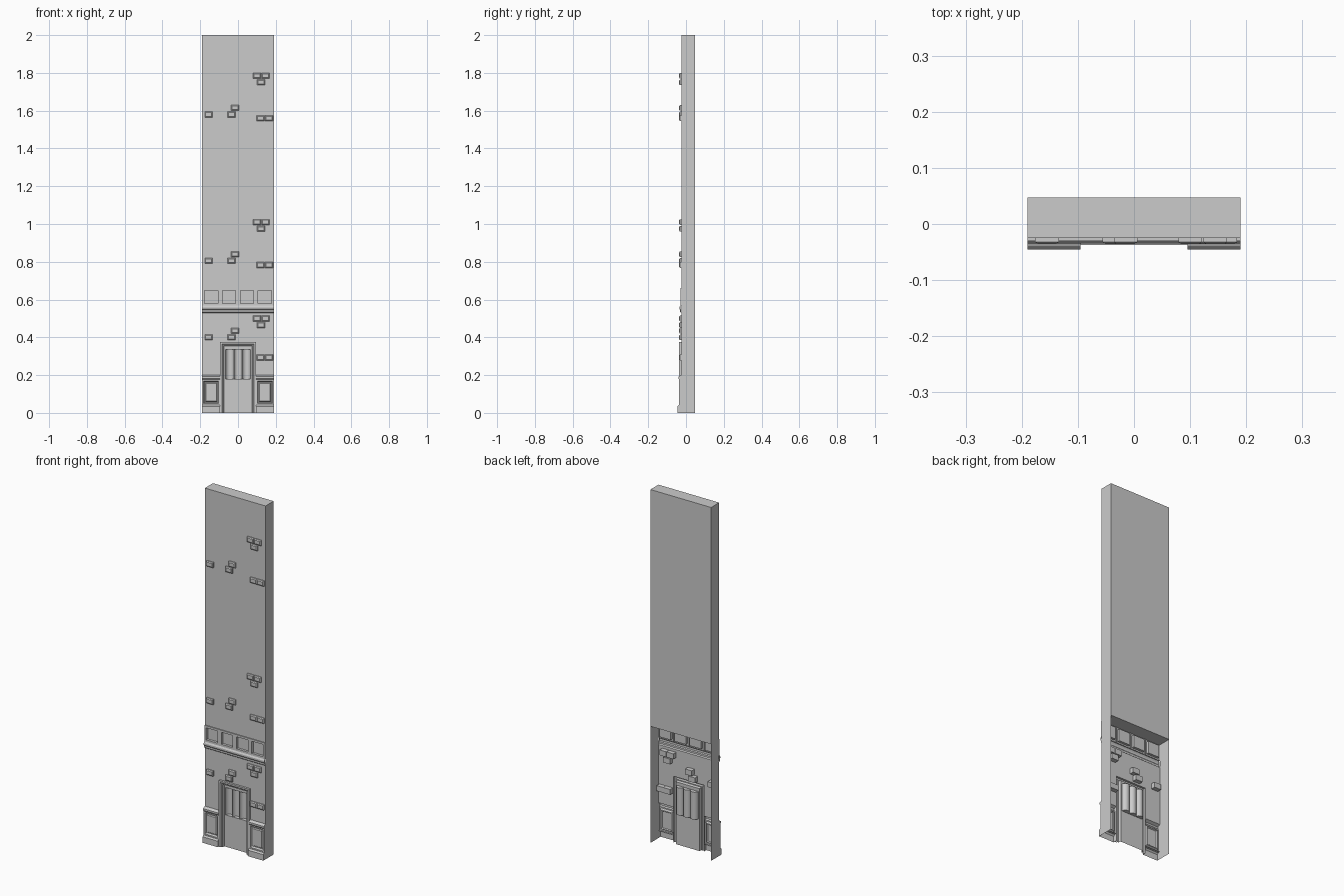
import bpy, bmesh, math

if "Cube" in bpy.data.objects:
    bpy.data.objects.remove(bpy.data.objects["Cube"], do_unlink=True)

stone = bpy.data.materials.new("grey_stone")
stone.use_nodes = True
stone.diffuse_color = (0.6, 0.6, 0.6, 1)
bsdf = next(n for n in stone.node_tree.nodes if n.type == "BSDF_PRINCIPLED")
bsdf.inputs["Base Color"].default_value = (0.6, 0.6, 0.6, 1)

W, BACK, WALL = 0.19, 0.047, -0.025      # half width, rear plane, wall face
DOOR, DOOR_TOP = 0.095, 0.375            # door surround half width and top
HOLLOW = 0.66                            # top of the open-backed lower part


def finish(name, bm):
    mesh = bpy.data.meshes.new(name)
    bm.to_mesh(mesh)
    bm.free()
    mesh.materials.append(stone)
    obj = bpy.data.objects.new(name, mesh)
    bpy.context.collection.objects.link(obj)
    return obj


def box(name, x0, x1, y0, y1, z0, z1):
    bm = bmesh.new()
    bmesh.ops.create_cube(bm, size=1)
    for v in bm.verts:
        v.co.x = x1 if v.co.x > 0 else x0
        v.co.y = y1 if v.co.y > 0 else y0
        v.co.z = z1 if v.co.z > 0 else z0
    return finish(name, bm)


def strip(name, x0, x1, profile, caps=True):
    """Sweep a (y, z) profile, listed upward, along x."""
    bm = bmesh.new()
    a = [bm.verts.new((x0, y, z)) for y, z in profile]
    b = [bm.verts.new((x1, y, z)) for y, z in profile]
    for i in range(len(profile) - 1):
        bm.faces.new((a[i], b[i], b[i + 1], a[i + 1]))
    if caps and len(profile) > 2:
        bm.faces.new(a)
        bm.faces.new(b[::-1])
    return finish(name, bm)


def relief(name, x0, x1, z0, z1, steps, fill=True, open_base=False):
    """Nested rectangular rings, each step an (inset, y) pair."""
    bm = bmesh.new()
    rings = []
    for d, y in steps:
        low = z0 if open_base else z0 + d
        corners = ((x0 + d, low), (x1 - d, low), (x1 - d, z1 - d), (x0 + d, z1 - d))
        rings.append([bm.verts.new((x, y, z)) for x, z in corners])
    for outer, inner in zip(rings, rings[1:]):
        for i in range(1 if open_base else 0, 4):
            j = (i + 1) % 4
            bm.faces.new((outer[i], outer[j], inner[j], inner[i]))
    if fill:
        bm.faces.new(rings[-1])
    return finish(name, bm)


# Solid upper wall and the side walls of the hollow lower part
box("upper_wall", -W, W, WALL, BACK, HOLLOW, 2)
for side, s in (("left", 1), ("right", -1)):
    bm = bmesh.new()
    pts = [(WALL, 0), (BACK, 0), (BACK, HOLLOW), (WALL, HOLLOW)]
    bm.faces.new([bm.verts.new((s * W, y, z)) for y, z in pts[::s]])
    finish(side + "_side_wall", bm)

# Lower wall face, plinths and panelled dado beside the door
strip("wall_over_door", -DOOR, DOOR, [(WALL, DOOR_TOP), (WALL, 0.53)])
for side, s in (("left", 1), ("right", -1)):
    x0, x1 = sorted((s * DOOR, s * W))
    strip(side + "_wall_face", x0, x1, [(WALL, 0.2), (WALL, 0.53)])
    strip(side + "_plinth", x0, x1,
          [(WALL, 0), (-0.045, 0), (-0.045, 0.034), (-0.038, 0.042), (WALL, 0.042)][1:])
    strip(side + "_dado_rail", x0, x1,
          [(-0.036, 0.176), (-0.041, 0.182), (-0.041, 0.192), (WALL, 0.2)])
    relief(side + "_dado_panel", x0, x1, 0.042, 0.176,
           [(0, -0.036), (0.007, -0.036), (0.012, -0.026),
            (0.016, -0.026), (0.02, -0.031)])
    for edge in (x0, x1):
        bm = bmesh.new()
        pts = [(WALL, 0), (-0.045, 0), (-0.036, 0.042), (-0.036, 0.176), (WALL, 0.2)]
        order = pts if edge == x1 else pts[::-1]
        bm.faces.new([bm.verts.new((edge, y, z)) for y, z in order[::-1]])
        finish(side + "_dado_end", bm)

# Door surround, leaf and fluted window
relief("door_frame", -DOOR, DOOR, 0, DOOR_TOP,
       [(0, WALL), (0, -0.037), (0.009, -0.037), (0.014, -0.031),
        (0.019, -0.031), (0.022, -0.016)], fill=False, open_base=True)
LEAF, LEAF_Y, WIN, WIN_Z0, WIN_Z1 = 0.073, -0.016, 0.066, 0.18, 0.335
strip("door_leaf", -LEAF, LEAF, [(LEAF_Y, 0), (LEAF_Y, WIN_Z0)])
strip("door_head", -LEAF, LEAF, [(LEAF_Y, WIN_Z1), (LEAF_Y, 0.353)])
for side, s in (("left", 1), ("right", -1)):
    x0, x1 = sorted((s * WIN, s * LEAF))
    strip(side + "_door_stile", x0, x1, [(LEAF_Y, WIN_Z0), (LEAF_Y, WIN_Z1)])
FLUTES, SEG = 3, 10
r = WIN / FLUTES
for k in range(FLUTES):
    cx = -WIN + r * (2 * k + 1)
    bm = bmesh.new()
    arc = [(cx - r * math.cos(math.pi * i / SEG),
            LEAF_Y + r * math.sin(math.pi * i / SEG)) for i in range(SEG + 1)]
    low = [bm.verts.new((x, y, WIN_Z0)) for x, y in arc]
    high = [bm.verts.new((x, y, WIN_Z1)) for x, y in arc]
    for i in range(SEG):
        f = bm.faces.new((low[i], low[i + 1], high[i + 1], high[i]))
        f.smooth = True
    bm.faces.new(low[::-1])
    bm.faces.new(high)
    for e in bm.edges:
        e.smooth = all(f.smooth for f in e.link_faces)
    finish("window_flute", bm)

# Cornice and the band of recessed panels above it
strip("cornice", -W, W, [(WALL, 0.53), (-0.031, 0.535), (-0.031, 0.545),
                         (-0.035, 0.55), (-0.035, 0.56), (-0.03, 0.568)])
cell = 2 * W / 4
for k in range(4):
    x = -W + k * cell
    relief("band_panel", x, x + cell, 0.568, HOLLOW,
           [(0, WALL), (0, -0.03), (0.012, -0.03), (0.012, -0.016)])

# Scattered raised bricks
TRIO = [(0.1, 0.035), (0.145, 0.035), (0.122, 0)]
STEP = [(-0.155, 0), (-0.035, 0), (-0.015, 0.035)]
PAIR = [(0.12, 0), (0.163, 0)]
for group, heights in ((TRIO, (1.75, 0.975, 0.465)),
                       (STEP, (1.58, 0.805, 0.4)),
                       (PAIR, (1.56, 0.783, 0.293))):
    for base in heights:
        for x, dz in group:
            z = base + dz
            relief("brick", x - 0.021, x + 0.021, z - 0.015, z + 0.015,
                   [(0, 0.0), (0, -0.032), (0.005, -0.036)])
            if z < HOLLOW:
                strip("brick_back", x + 0.021, x - 0.021, [(0.0, z - 0.015), (0.0, z + 0.015)])
